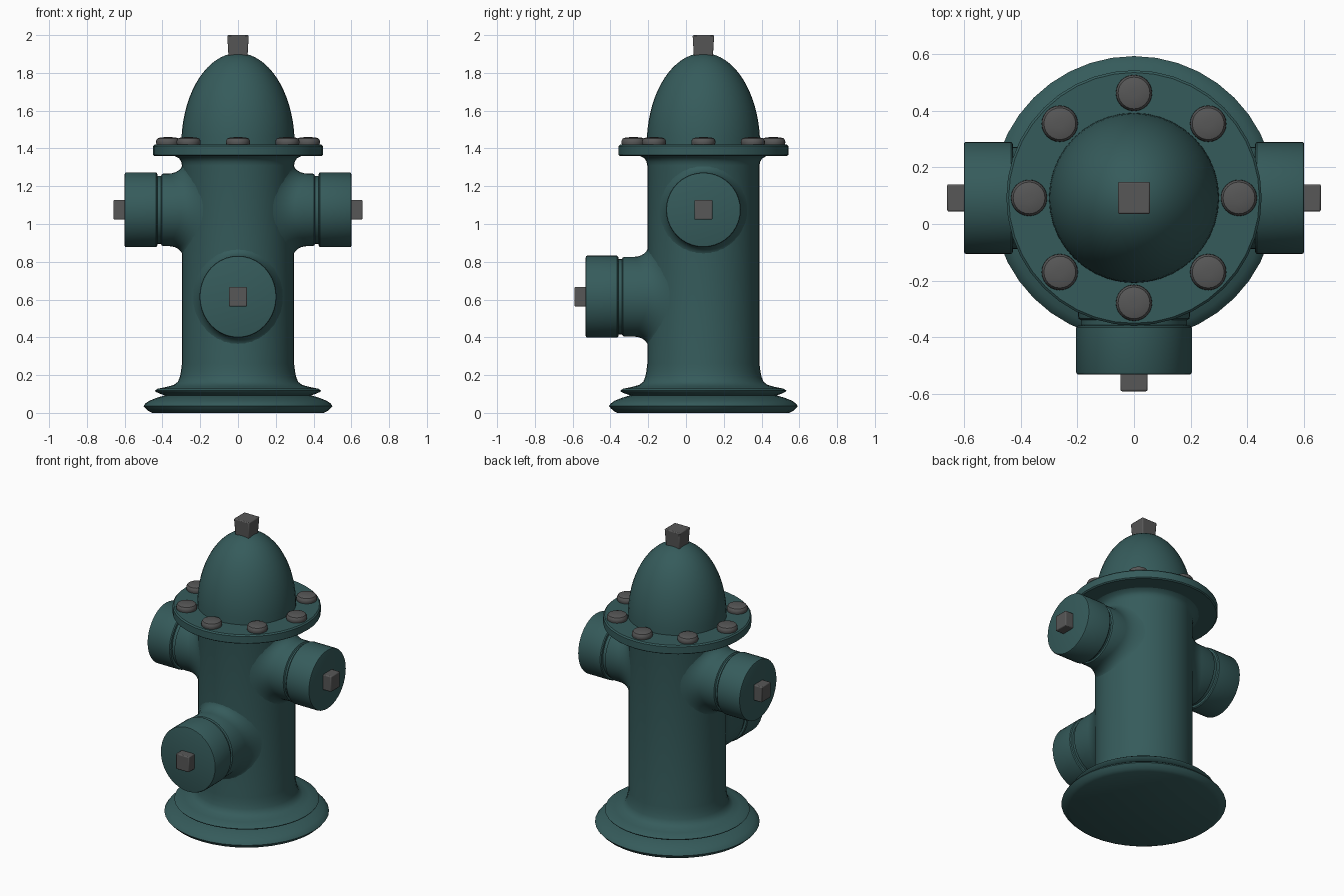
import bpy, bmesh
from math import sin, cos, pi, sqrt
from mathutils import Matrix

if "Cube" in bpy.data.objects:
    bpy.data.objects.remove(bpy.data.objects["Cube"])

CY = 0.092      # y of the barrel axis
BODY_R = 0.297  # barrel radius
SEG = 40


def material(name, rgb):
    m = bpy.data.materials.new(name)
    m.diffuse_color = (*rgb, 1)
    m.use_nodes = True
    m.node_tree.nodes["Principled BSDF"].inputs["Base Color"].default_value = m.diffuse_color
    return m


PAINT = material("teal_paint", (0.036, 0.105, 0.105))
IRON = material("dark_iron", (0.095, 0.095, 0.095))


def skin(name, rings, mat, matrix):
    """Join closed rings of points into a skin with capped ends."""
    bm = bmesh.new()
    loops = [[bm.verts.new(p) for p in ring] for ring in rings]
    n = len(loops[0])
    for a, b in zip(loops, loops[1:]):
        for i in range(n):
            j = (i + 1) % n
            bm.faces.new((a[i], a[j], b[j], b[i]))
    bm.faces.new(loops[0][::-1])
    bm.faces.new(loops[-1])
    bmesh.ops.recalc_face_normals(bm, faces=bm.faces)
    me = bpy.data.meshes.new(name)
    bm.to_mesh(me)
    bm.free()
    me.materials.append(mat)
    ob = bpy.data.objects.new(name, me)
    ob.matrix_world = matrix
    bpy.context.collection.objects.link(ob)
    return ob


def lathe(name, profile, mat, x=0, y=CY, z=0, seg=SEG):
    rings = [[(r * cos(2 * pi * i / seg), r * sin(2 * pi * i / seg), h)
              for i in range(seg)] for r, h in profile]
    return skin(name, rings, mat, Matrix.Translation((x, y, z)))


def nut(name, bottom, top, height, matrix):
    """Tapered square nut along local z; bottom and top are half sizes."""
    corners = ((-1, -1), (1, -1), (1, 1), (-1, 1))
    rings = [[(sx * w, sy * d, h) for sx, sy in corners]
             for (w, d), h in ((bottom, 0), (top, height))]
    ob = skin(name, rings, IRON, matrix)
    bev = ob.modifiers.new("soft_edges", 'BEVEL')
    bev.width, bev.segments = 0.006, 2


def outlet(name, angle, z, ru, rv, shift):
    """Hose outlet along local x: fillet on the barrel, collar, groove, cap."""
    ts = [2 * pi * i / SEG for i in range(SEG)]
    rings = []
    for k in range(7):                      # fillet that follows the barrel
        a = k / 6 * pi / 2
        flare, rise = 0.055 * (1 - sin(a)), 0.075 * (1 - cos(a))
        ring = []
        for t in ts:
            u, v = (ru - 0.006 + flare) * cos(t), (rv - 0.006 + flare) * sin(t)
            ring.append((sqrt(BODY_R ** 2 - u * u) + rise - 0.004, u, v))
        rings.append(ring)
    for x, d in ((0.393, 0.006), (0.403, 0.009), (0.408, 0.018), (0.426, 0.018),
                 (0.428, 0.005), (0.434, 0), (0.592, 0), (0.598, 0.003), (0.60, 0.009)):
        rings.append([(x + shift, (ru - d) * cos(t), (rv - d) * sin(t)) for t in ts])
    m = Matrix.Translation((0, CY, z)) @ Matrix.Rotation(angle, 4, 'Z')
    skin(name, rings, PAINT, m)
    face = m @ Matrix.Translation((0.595 + shift, 0, 0)) @ Matrix.Rotation(pi / 2, 4, 'Y')
    nut(name + "_nut", (0.052, 0.048), (0.052, 0.048), 0.064, face)


# Foot plate
lathe("foot_plate", [(0.455, 0), (0.475, 0.01), (0.49, 0.024), (0.5, 0.036), (0.49, 0.05),
                     (0.47, 0.064), (0.43, 0.08), (0.39, 0.092), (0.3, 0.1)], PAINT)

# Barrel with flared skirt and neck
lathe("barrel", [(0.38, 0.09), (0.415, 0.102), (0.436, 0.112), (0.44, 0.118), (0.425, 0.128),
                 (0.38, 0.137), (0.34, 0.148), (0.318, 0.165), (0.308, 0.19), (0.302, 0.22),
                 (BODY_R, 0.26), (BODY_R, 1.31), (0.301, 1.33), (0.312, 1.348),
                 (0.335, 1.36), (0.335, 1.38)], PAINT)

# Flange
lathe("flange", [(0.442, 1.36), (0.45, 1.366), (0.45, 1.412), (0.442, 1.42)], PAINT)

# Bonnet dome
dome = [(0.3 * cos(a), 1.42 + 0.485 * sin(a)) for a in (k / 16 * 1.44 for k in range(17))]
lathe("bonnet", dome, PAINT)
nut("top_nut", (0.05, 0.05), (0.057, 0.057), 0.12, Matrix.Translation((0, CY, 1.88)))

# Flange bolts
for i in range(8):
    a = i * pi / 4
    lathe(f"flange_bolt_{i + 1}", [(0.06, 1.415), (0.064, 1.43), (0.063, 1.442), (0.056, 1.453),
                                   (0.04, 1.458), (0.015, 1.46)],
          IRON, 0.37 * cos(a), CY + 0.37 * sin(a), seg=24)

# Outlets: two side hose caps and the larger front one
outlet("right_outlet", 0, 1.075, 0.198, 0.198, 0)
outlet("left_outlet", pi, 1.075, 0.198, 0.198, 0)
outlet("front_outlet", -pi / 2, 0.615, 0.204, 0.217, 0.023)

# Smooth shading with crisp edges
bpy.ops.object.select_all(action='SELECT')
bpy.context.view_layer.objects.active = bpy.data.objects["barrel"]
bpy.ops.object.shade_smooth_by_angle(angle=pi / 5)
